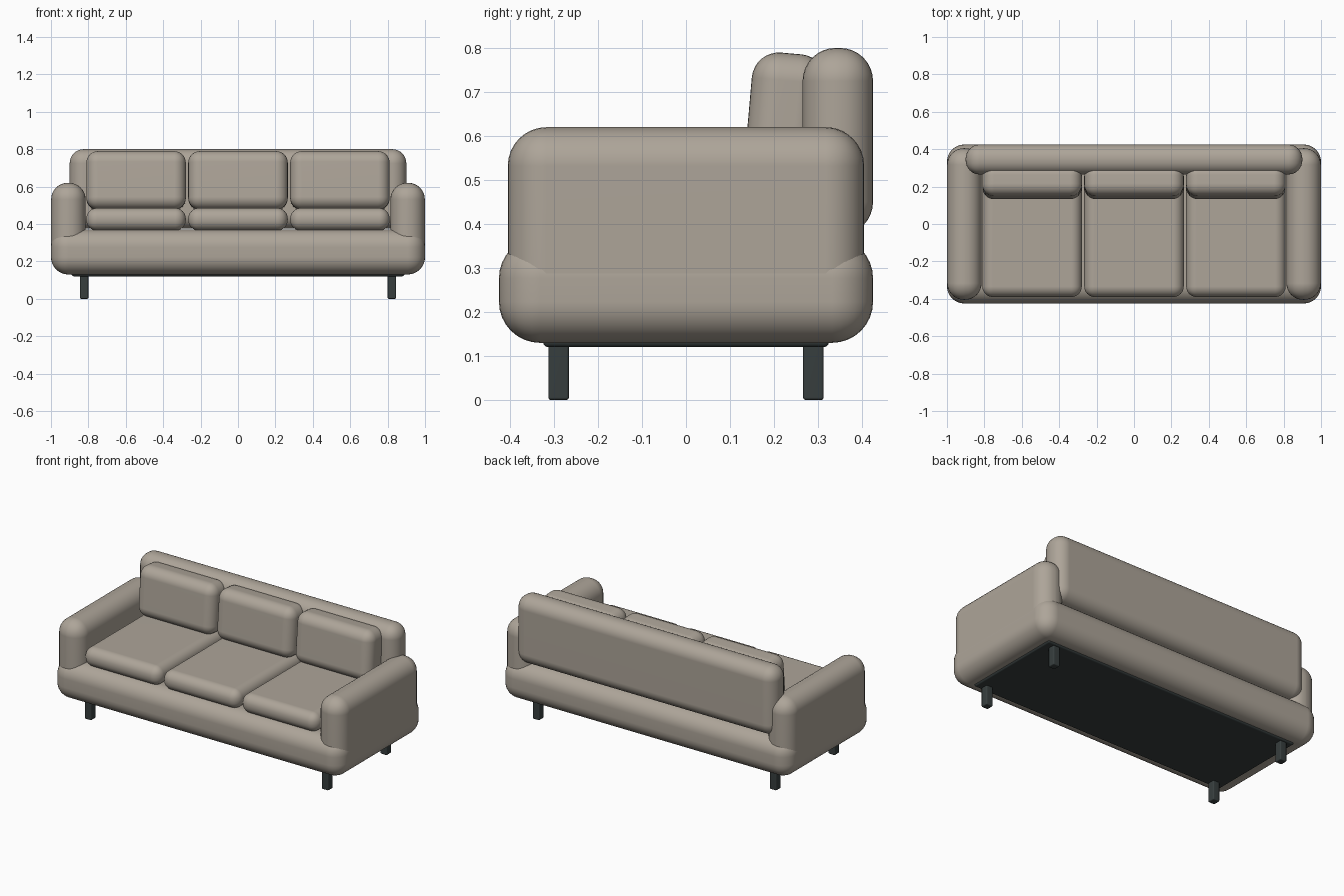
import bpy
import math

cube = bpy.data.objects.get("Cube")
if cube:
    bpy.data.objects.remove(cube, do_unlink=True)


def make_material(name, colour):
    mat = bpy.data.materials.new(name)
    mat.use_nodes = True
    mat.diffuse_color = (*colour, 1)
    mat.node_tree.nodes["Principled BSDF"].inputs["Base Color"].default_value = (*colour, 1)
    return mat


fabric = make_material("warm grey fabric", (0.42, 0.375, 0.318))
dark = make_material("dark charcoal", (0.038, 0.048, 0.048))


def rounded_box(name, mat, x, y, z, radius, segments=8, tilt=0):
    """Box spanning the x, y and z ranges, with all edges rounded."""
    ranges = (x, y, z)
    bpy.ops.mesh.primitive_cube_add(size=1, location=[(a + b) / 2 for a, b in ranges])
    obj = bpy.context.object
    obj.name = name
    obj.scale = [b - a for a, b in ranges]
    bpy.ops.object.transform_apply(location=False, rotation=False, scale=True)
    obj.rotation_euler.x = math.radians(tilt)
    obj.data.materials.append(mat)
    bpy.ops.object.shade_smooth()
    bevel = obj.modifiers.new("round edges", "BEVEL")
    bevel.width = radius
    bevel.segments = segments
    bevel.limit_method = "NONE"
    normals = obj.modifiers.new("flat panels", "WEIGHTED_NORMAL")
    normals.keep_sharp = True
    return obj


# Upholstered body
rounded_box("base", fabric, (-1, 1), (-0.425, 0.425), (0.13, 0.37), 0.093)
rounded_box("backrest", fabric, (-0.9, 0.9), (0.265, 0.425), (0.375, 0.8), 0.075)

# Arms
for side, s in (("left", 1), ("right", -1)):
    x = sorted((s * 0.815, s * 0.999))
    rounded_box(side + "_arm", fabric, x, (-0.405, 0.405), (0.2, 0.62), 0.088)

# Seat and back cushions
for place, cx in (("right", -0.545), ("middle", 0), ("left", 0.545)):
    x = (cx - 0.266, cx + 0.266)
    rounded_box(place + "_seat_cushion", fabric, x, (-0.39, 0.28), (0.365, 0.485), 0.056)
    rounded_box(place + "_back_cushion", fabric, x, (0.141, 0.311), (0.476, 0.788), 0.062, tilt=-5)

# Underside panel and legs
rounded_box("underside_panel", dark, (-0.89, 0.89), (-0.325, 0.325), (0.12, 0.15), 0.012, 3)
for side, s in (("left", 1), ("right", -1)):
    for end, t in (("front", -1), ("back", 1)):
        x = sorted((s * 0.8, s * 0.845))
        y = sorted((t * 0.266, t * 0.313))
        rounded_box(f"{end}_{side}_leg", dark, x, y, (0, 0.135), 0.006, 2)
